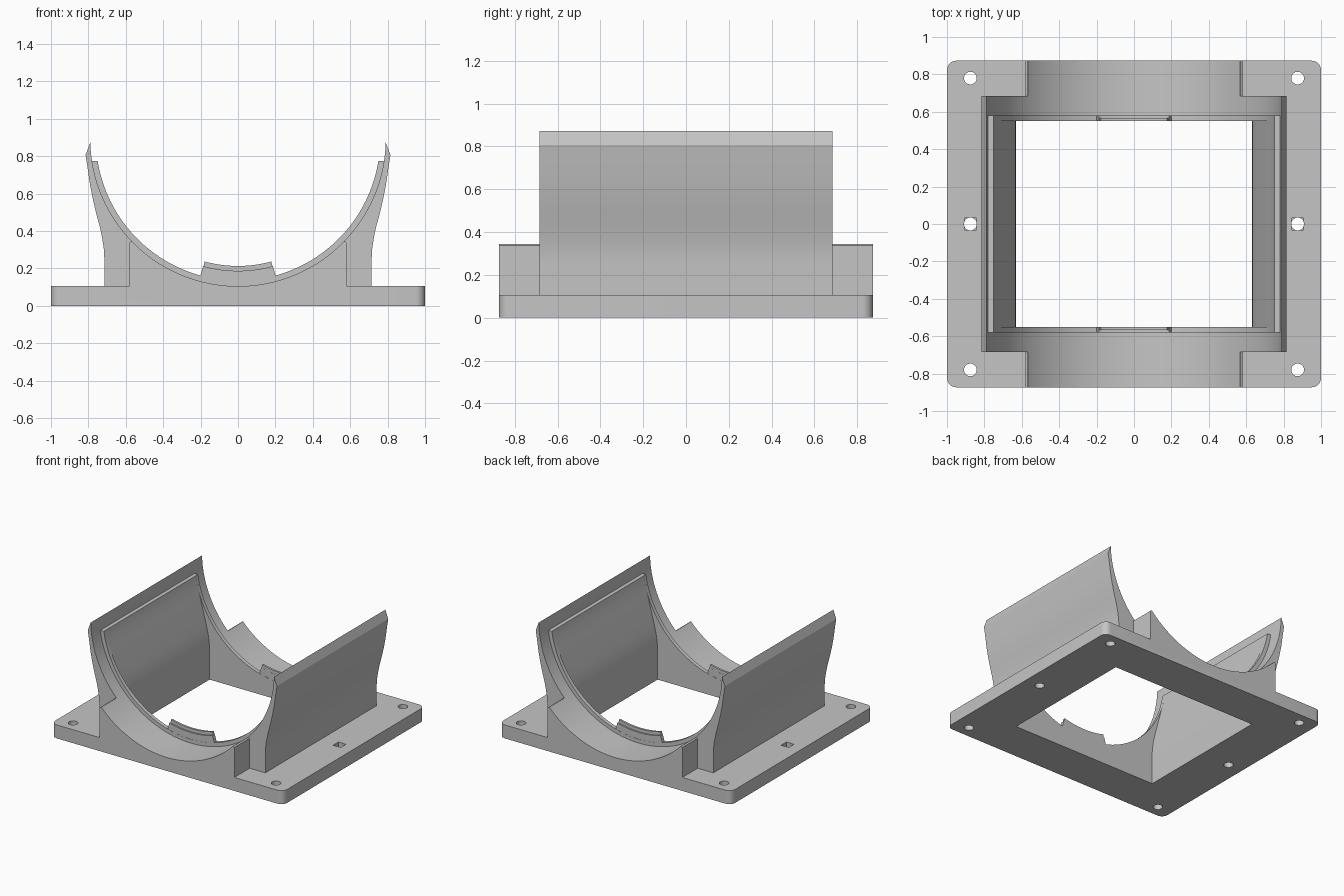
import bpy, bmesh
from math import cos, sin, radians

cube = bpy.data.objects.get("Cube")
if cube:
    bpy.data.objects.remove(cube, do_unlink=True)

BORE_Z = 0.895      # height of the bore axis
BORE_R = 0.79
LIP_R = 0.76
LIP_TOP = 0.775
DEPTH = 0.873       # half depth of the plate

grey = bpy.data.materials.new("light grey plastic")
grey.use_nodes = True
colour = (0.56, 0.56, 0.56, 1)
grey.diffuse_color = colour
grey.node_tree.nodes["Principled BSDF"].inputs["Base Color"].default_value = colour


def prism(name, points, low, high, axis="Y"):
    """Extrude an outline of (x, z) along Y, or of (x, y) along Z."""
    bm = bmesh.new()
    ends = []
    for t in (low, high):
        ends.append([bm.verts.new((a, t, b) if axis == "Y" else (a, b, t)) for a, b in points])
    first, last = ends
    bm.faces.new(first)
    bm.faces.new(reversed(last))
    for i in range(len(points)):
        bm.faces.new((first[i], first[i - 1], last[i - 1], last[i]))
    if bm.calc_volume(signed=True) < 0:
        bmesh.ops.reverse_faces(bm, faces=bm.faces)
    mesh = bpy.data.meshes.new(name)
    bm.to_mesh(mesh)
    bm.free()
    mesh.materials.append(grey)
    obj = bpy.data.objects.new(name, mesh)
    bpy.context.collection.objects.link(obj)
    return obj


def arc(cx, cy, r, start, end, steps):
    angles = [radians(start + (end - start) * i / steps) for i in range(steps + 1)]
    return [(cx + r * cos(a), cy + r * sin(a)) for a in angles]


def rect(cx, cy, hx, hy):
    return [(cx - hx, cy - hy), (cx + hx, cy - hy), (cx + hx, cy + hy), (cx - hx, cy + hy)]


def mirrored(right):
    """Close an outline from its right half, listed from bottom to top."""
    return right + [(-x, z) for x, z in reversed(right)]


def ring_sector(inner, outer, half_angle, steps):
    """Part of a ring, centred on the bottom of the bore."""
    start, end = 270 - half_angle, 270 + half_angle
    return (arc(0, BORE_Z, inner, start, end, steps)
            + arc(0, BORE_Z, outer, end, start, steps))


def combine(body, tool, operation):
    """Apply a boolean, weld the result and discard the tool."""
    tool.hide_render = True
    mod = body.modifiers.new(operation.lower(), "BOOLEAN")
    mod.object = tool
    mod.operation = operation
    mod.solver = "EXACT"
    mod.use_hole_tolerant = True
    bpy.context.view_layer.update()
    graph = bpy.context.evaluated_depsgraph_get()
    result = bpy.data.meshes.new_from_object(body.evaluated_get(graph))
    body.modifiers.remove(mod)
    bm = bmesh.new()
    bm.from_mesh(result)
    bmesh.ops.remove_doubles(bm, verts=bm.verts, dist=0.00002)
    bm.to_mesh(result)
    bm.free()
    body.data = result
    bpy.data.objects.remove(tool, do_unlink=True)


# Base plate with rounded corners
r = 0.05
outline = []
for i, (sx, sy) in enumerate([(1, 1), (-1, 1), (-1, -1), (1, -1)]):
    outline += arc(sx * (1 - r), sy * (DEPTH - r), r, 90 * i, 90 * i + 90, 8)
cradle = prism("pipe_cradle", outline, 0, 0.105, "Z")

# Flared side walls, as one block before boring
outer_curve = [(0.715, 0.05), (0.715, 0.26), (0.718, 0.31), (0.726, 0.36), (0.738, 0.42),
               (0.757, 0.49), (0.775, 0.565), (0.79, 0.64), (0.803, 0.73),
               (0.815, 0.807), (0.788, 0.877)]
combine(cradle, prism("side_walls", mirrored(outer_curve), -0.685, 0.685), "UNION")

# Lower saddle running out to the front and back edges, just inside the plate rim
saddle = [(0.58, 0.04), (0.58, 0.338), (0.57, 0.345)]
combine(cradle, prism("end_saddles", mirrored(saddle), -DEPTH, DEPTH), "UNION")

# Main bore
bore = arc(0, BORE_Z, BORE_R, 180, 360, 96) + [(BORE_R, 1.1), (-BORE_R, 1.1)]
combine(cradle, prism("bore_cutter", bore, -1.1, 1.1), "DIFFERENCE")

# Raised inner lip, cut level at its top
lip = prism("inner_lip", ring_sector(LIP_R, 0.8, 88, 96), -0.58, 0.58)
combine(lip, prism("lip_cutter", rect(0, LIP_TOP + 0.2, 1, 0.2), -0.8, 0.8), "DIFFERENCE")
combine(cradle, lip, "UNION")

# Opening through the middle, following the flare of the walls
inner_curve = [(0.63, -0.1), (0.63, 0.25), (0.634, 0.30), (0.644, 0.36), (0.658, 0.42),
               (0.677, 0.49), (0.697, 0.565), (0.717, 0.64), (0.738, 0.71),
               (0.752, 0.78), (0.752, 1.1)]
combine(cradle, prism("opening_cutter", mirrored(inner_curve), -0.55, 0.55), "DIFFERENCE")

# Locating keys at the bottom of the lip, stepped in height
for side in (-1, 1):
    for radius, near, far, half_angle in ((0.708, 0.551, 0.579, 15.3),
                                          (0.682, 0.552, 0.568, 15.1)):
        low, high = sorted((side * near, side * far))
        key = prism("locating_key", ring_sector(radius, radius + 0.067, half_angle, 16), low, high)
        combine(cradle, key, "UNION")

# Screw holes, with square nut pockets on the middle pair
for x in (-0.875, 0.875):
    for y in (-0.78, 0, 0.78):
        hole = prism("hole_cutter", arc(x, y, 0.034, 0, 348.75, 31), -0.1, 0.2, "Z")
        combine(cradle, hole, "DIFFERENCE")
    pocket = prism("pocket_cutter", rect(x, 0, 0.0325, 0.0325), 0.055, 0.2, "Z")
    combine(cradle, pocket, "DIFFERENCE")

# Smooth curves, sharp edges
bpy.ops.object.select_all(action="DESELECT")
cradle.select_set(True)
bpy.context.view_layer.objects.active = cradle
bpy.ops.object.shade_smooth_by_angle(angle=radians(20))
